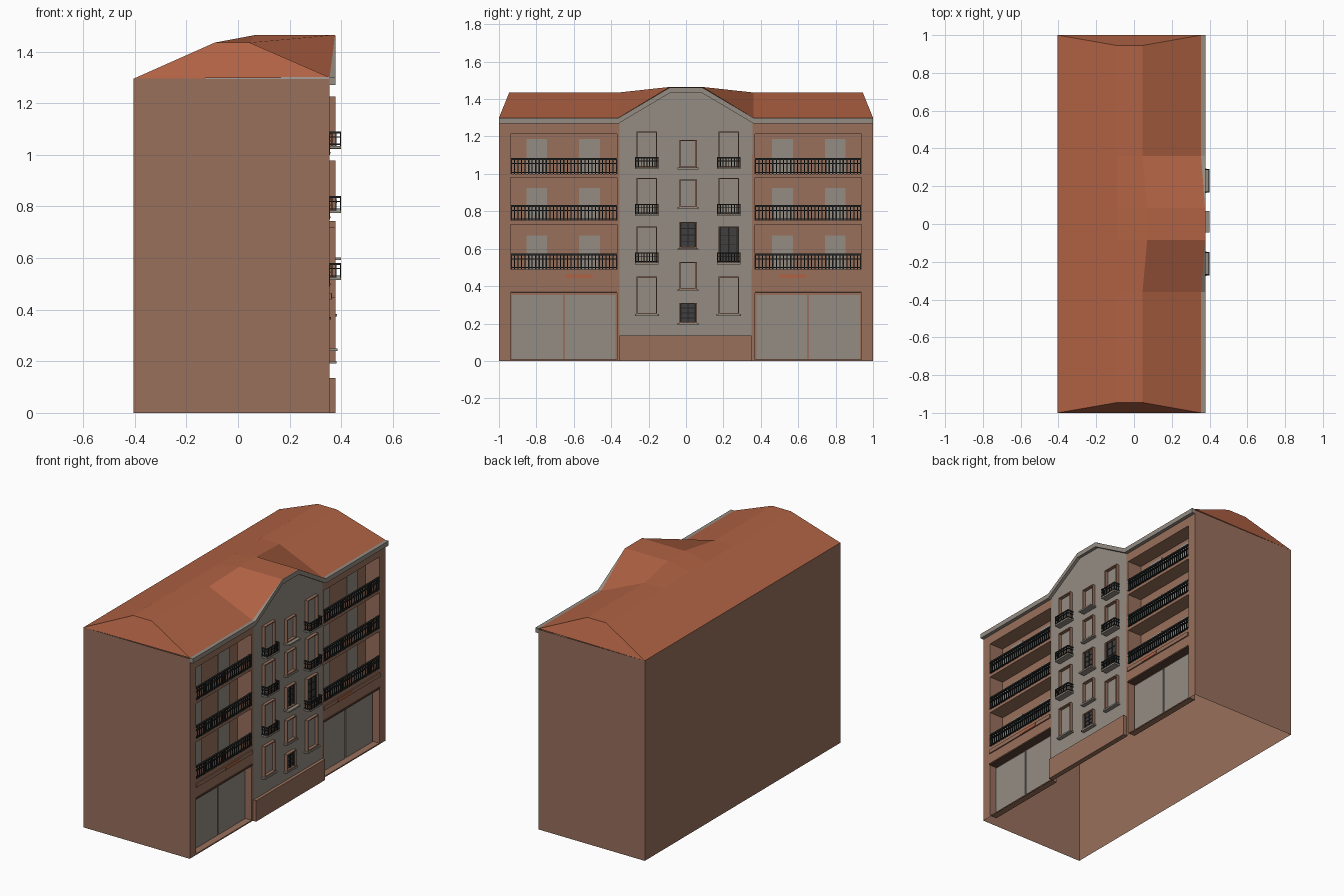
import bpy, bmesh

if "Cube" in bpy.data.objects:
    bpy.data.objects.remove(bpy.data.objects["Cube"])

def lin(c):
    return tuple((v / 255 / 12.92) if v < 10 else ((v / 255 + .055) / 1.055) ** 2.4 for v in c) + (1,)

def mat(name, *rgb):
    m = bpy.data.materials.new(name)
    m.diffuse_color = lin(rgb)
    m.use_nodes = True
    m.node_tree.nodes["Principled BSDF"].inputs["Base Color"].default_value = m.diffuse_color
    return m

BROWN = mat("brown_render", 152, 112, 92)
GREY = mat("grey_render", 148, 140, 130)
ROOF = mat("terracotta", 176, 98, 67)
IRON = mat("black_iron", 34, 36, 37)
SHUT = mat("dark_shutter", 66, 64, 63)
TRIM = mat("dark_brown_trim", 92, 64, 52)

class Part:
    """Collects boxes and polygons into one object."""
    def __init__(self, name, material):
        self.name, self.mat, self.bm = name, material, bmesh.new()

    def poly(self, *pts):
        self.bm.faces.new([self.bm.verts.new(p) for p in pts])

    def box(self, x0, x1, y0, y1, z0, z1):
        a = [self.bm.verts.new((x, y, z)) for x in (x0, x1) for y in (y0, y1) for z in (z0, z1)]
        for f in ((0, 1, 3, 2), (4, 6, 7, 5), (0, 4, 5, 1), (2, 3, 7, 6), (0, 2, 6, 4), (1, 5, 7, 3)):
            self.bm.faces.new([a[i] for i in f])

    def front(self, x, y0, y1, z0, z1):
        self.poly((x, y0, z0), (x, y1, z0), (x, y1, z1), (x, y0, z1))

    def recess(self, xf, xb, y0, y1, z0, z1):
        self.front(xb, y0, y1, z0, z1)
        self.poly((xf, y0, z0), (xf, y1, z0), (xb, y1, z0), (xb, y0, z0))
        self.poly((xb, y0, z1), (xb, y1, z1), (xf, y1, z1), (xf, y0, z1))
        self.poly((xf, y0, z0), (xb, y0, z0), (xb, y0, z1), (xf, y0, z1))
        self.poly((xb, y1, z0), (xf, y1, z0), (xf, y1, z1), (xb, y1, z1))

    def done(self):
        bmesh.ops.remove_doubles(self.bm, verts=self.bm.verts, dist=1e-5)
        me = bpy.data.meshes.new(self.name)
        self.bm.to_mesh(me)
        me.materials.append(self.mat)
        ob = bpy.data.objects.new(self.name, me)
        bpy.context.collection.objects.link(ob)

XB, XF, XO, EAVE = -.405, .355, .378, 1.295
WINGS = ((-.938, -.368), (.368, .938))
LOGGIAS = ((.49, .73), (.75, .98), (1.0, 1.212))

# outer walls, open underneath, with recessed loggias and garages
walls = Part("walls", BROWN)
walls.poly((XB, 1, 0), (XB, -1, 0), (XB, -1, EAVE), (XB, 1, EAVE))
walls.poly((XB, -1, 0), (XF, -1, 0), (XF, -1, EAVE), (XB, -1, EAVE))
walls.poly((XF, 1, 0), (XB, 1, 0), (XB, 1, EAVE), (XF, 1, EAVE))
for y0, y1 in ((-1, WINGS[0][0]), (WINGS[0][1], WINGS[1][0]), (WINGS[1][1], 1)):
    walls.front(XF, y0, y1, 0, EAVE)
for y0, y1 in WINGS:
    z = 0
    for z0, z1, d in ((.008, .37, .05),) + tuple((a, b, .1) for a, b in LOGGIAS):
        walls.front(XF, y0, y1, z, z0)
        walls.recess(XF, XF - d, y0, y1, z0, z1)
        z = z1
    walls.front(XF, y0, y1, z, EAVE)
    walls.box(XF, XF + .008, y0, y1, .44, .465)
walls.done()

# protruding plinth under the central bay
plinth = Part("plinth", BROWN)
plinth.box(XF - .01, XO, -.355, .35, 0, .135)
plinth.done()

# grey rendered bay plate rising into the gable
bay = Part("bay_wall", GREY)
x = XF + .003
bay.poly((x, -.355, .135), (x, .35, .135), (x, .355, 1.29), (x, .085, 1.45), (x, -.085, 1.45), (x, -.355, 1.29))
bay.done()

# roof lofted over stations that lift in the middle
roof = Part("roof", ROOF)
st = [(-1, -.945, 0), (-.36, -.36, 0), (-.085, -.085, 1), (.085, .085, 1), (.36, .36, 0), (1, .945, 0)]
rows = [[(XB, ye, EAVE), (-.09, yr, 1.435), (.045 + .025 * g, yr, 1.435 + .03 * g),
         (XF + .021 * g, ye, 1.3 + .165 * g)] for ye, yr, g in st]
for a, b in zip(rows, rows[1:]):
    for i in range(3):
        roof.poly(a[i], a[i + 1], b[i + 1], b[i])
roof.poly(*rows[0][::-1])
roof.poly(*rows[-1])
roof.done()

# cornice band following eaves and gable
cornice = Part("cornice", GREY)
line = [(-1, 1.3), (-.36, 1.3), (-.085, 1.463), (.085, 1.463), (.36, 1.3), (1, 1.3)]
for (ya, za), (yb, zb) in zip(line, line[1:]):
    for x in (XF, XO):
        cornice.poly((x, ya, za - .03), (x, yb, zb - .03), (x, yb, zb), (x, ya, za))
    for d in (0, .03):
        cornice.poly((XF, ya, za - d), (XO, ya, za - d), (XO, yb, zb - d), (XF, yb, zb - d))
for y in (-1, 1):
    cornice.poly((XF, y, 1.27), (XO, y, 1.27), (XO, y, 1.3), (XF, y, 1.3))
cornice.done()

# garage doors, loggia windows and headers
doors = Part("garage_doors", GREY)
panes = Part("loggia_windows", GREY)
header = Part("garage_headers", TRIM)
planter = Part("planter_plates", ROOF)
for s, (y0, y1) in zip((-1, 1), WINGS):
    m = s * .652
    for a, b in ((y0 + .008, m - .006), (m + .006, y1 - .008)):
        doors.box(XF - .05, XF - .042, a, b, .01, .352)
    header.box(XF - .05, XF + .006, y0, y1, .362, .372)
    for (z0, z1), top in zip(LOGGIAS, (.67, .925, 1.187)):
        for a, b in ((.46, .572), (.743, .853)):
            panes.box(XF - .1, XF - .095, min(s * a, s * b), max(s * a, s * b), z0, top)
    planter.box(XF, XF + .01, min(s * .5, s * .645), max(s * .5, s * .645), .442, .463)
for p in (doors, panes, header, planter):
    p.done()

# bay windows: thin projecting surrounds, sills, shutters
frames = Part("window_surrounds", BROWN)
sills = Part("window_sills", GREY)
shutters = Part("shutters", SHUT)
slats = Part("shutter_slats", IRON)

def window(y0, y1, z0, z1, sill=0, shutter=False):
    t, x0 = .006, XF
    frames.box(x0, XO, y0, y0 + t, z0, z1)
    frames.box(x0, XO, y1 - t, y1, z0, z1)
    frames.box(x0, XO, y0 + t, y1 - t, z1 - t, z1)
    frames.box(x0, XO, y0 + t, y1 - t, z0, z0 + t)
    if sill:
        sills.box(x0, sill, y0 - .01, y1 + .01, z0 - .01, z0)
    if shutter:
        shutters.box(x0, x0 + .009, y0 + t, y1 - t, z0 + t, z1 - t)
        m = (y0 + y1) / 2
        for y in (y0 + .01, m, y1 - .01):
            slats.box(x0, x0 + .014, y - .003, y + .003, z0 + t, z1 - t)
        for k in range(1, 4):
            z = z0 + (z1 - z0) * k / 4
            slats.box(x0, x0 + .012, y0 + t, y1 - t, z - .002, z + .002)

SIDES = ((-.264, -.155), (.174, .283))
for y0, y1 in SIDES:
    for z0, z1 in ((.25, .45), (.525, .718), (.785, .978), (1.035, 1.226)):
        window(y0, y1, z0, z1, .385 if z0 < .3 else 0, y0 > 0 and z0 == .525)
for z0, z1, sill, sh in ((.202, .31, .382, True), (.383, .53, .384, False), (.602, .744, .4, True),
                         (.823, .97, .384, False), (1.033, 1.182, .4, False)):
    window(-.036, .058, z0, z1, sill, sh)
for p in (frames, sills, shutters, slats):
    p.done()

# long iron railings across the loggias
rails = Part("loggia_railings", IRON)
for y0, y1 in WINGS:
    for z0, _ in LOGGIAS:
        for a, h in ((.074, .01), (.052, .005), (.006, .005)):
            rails.box(XF - .008, XF + .004, y0, y1, z0 + a, z0 + a + h)
        n = 30
        for i in range(n + 1):
            y = y0 + .003 + (y1 - y0 - .006) * i / n
            w = .004 if i % 5 == 0 else .0028
            rails.box(XF - .005, XF + .001, y - w, y + w, z0, z0 + .08)
rails.done()

# small balconies on the bay
slabs = Part("balcony_slabs", GREY)
grilles = Part("balcony_railings", IRON)
for y0, y1 in SIDES:
    a, b, xo = y0 - .008, y1 + .008, .4
    for z in (.515, .775, 1.025):
        slabs.box(XF, xo, a, b, z, z + .01)
        for h, t in ((.058, .007), (.042, .004), (.014, .004)):
            grilles.box(xo - .006, xo, a, b, z + h, z + h + t)
            for y in (a, b - .006):
                grilles.box(XF, xo - .006, y, y + .006, z + h, z + h + t)
        for i in range(9):
            y = a + .003 + (b - a - .006) * i / 8
            grilles.box(xo - .005, xo - .001, y - .0025, y + .0025, z + .01, z + .06)
        for y in (a + .003, b - .003):
            for x in (.365, .38):
                grilles.box(x - .002, x + .002, y - .0025, y + .0025, z + .01, z + .06)
slabs.done()
grilles.done()
